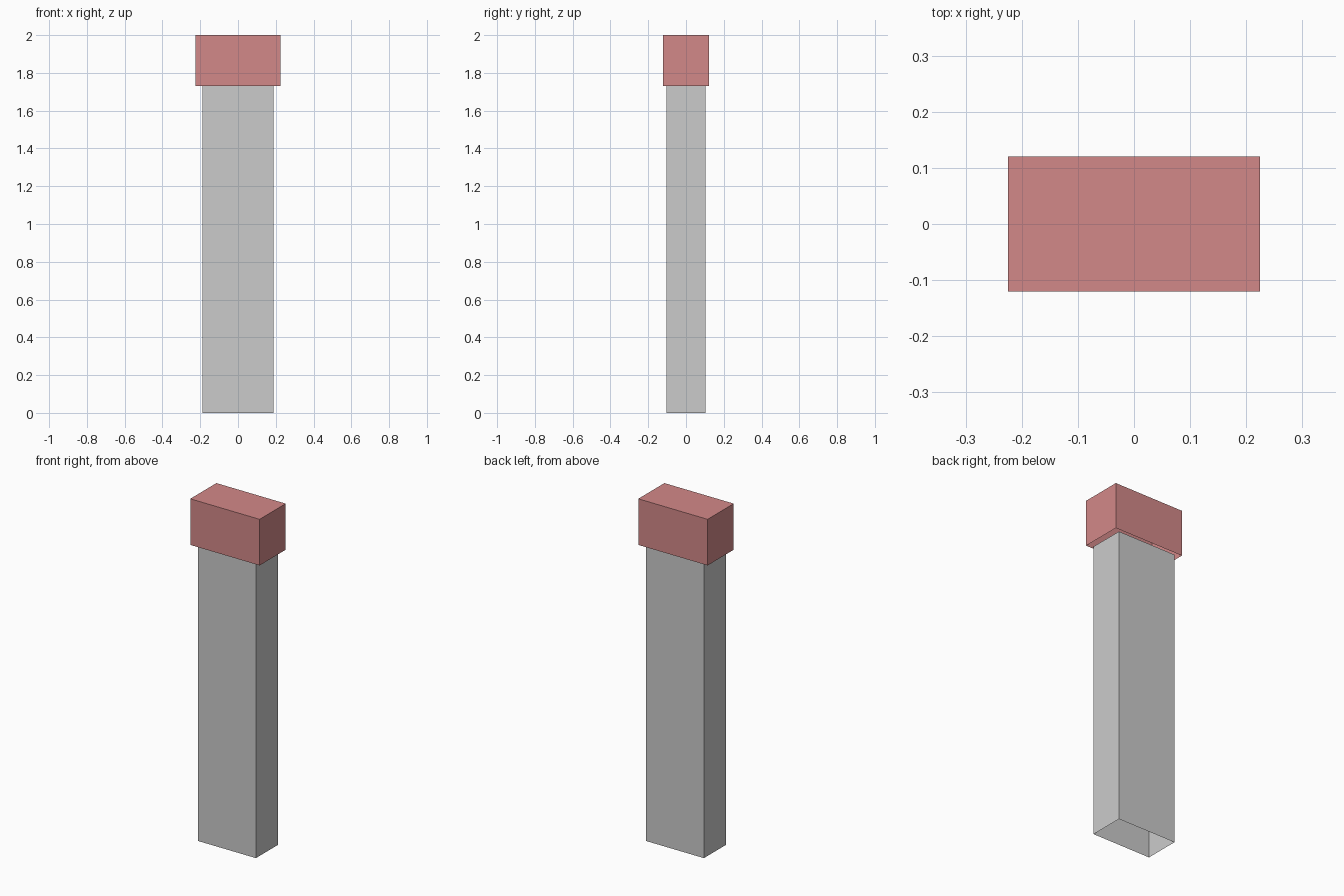
import bpy
import bmesh
from mathutils import Matrix, Vector

if "Cube" in bpy.data.objects:
    bpy.data.objects.remove(bpy.data.objects["Cube"])


def open_box(name, width, depth, z0, z1, color=None):
    """Thin-walled box without a bottom face, centred on x and y."""
    bm = bmesh.new()
    bmesh.ops.create_cube(bm, size=1.0)
    bmesh.ops.transform(
        bm, verts=bm.verts,
        matrix=Matrix.Translation((0, 0, (z0 + z1) / 2))
        @ Matrix.Diagonal(Vector((width, depth, z1 - z0, 1))))
    bm.normal_update()
    bottom = [f for f in bm.faces if f.normal.z < -0.5]
    bmesh.ops.delete(bm, geom=bottom, context='FACES')
    mesh = bpy.data.meshes.new(name)
    bm.to_mesh(mesh)
    bm.free()
    obj = bpy.data.objects.new(name, mesh)
    bpy.context.collection.objects.link(obj)
    if color:
        mat = bpy.data.materials.new(name + "_red")
        mat.diffuse_color = color
        mat.use_nodes = True
        mat.node_tree.nodes["Principled BSDF"].inputs["Base Color"].default_value = mat.diffuse_color
        mesh.materials.append(mat)
    return obj


CAP_BASE = 1.73

# Grey pillar shaft, open underneath
open_box("post", 0.377, 0.206, 0.0, CAP_BASE)

# Wider red cap sitting over the shaft
open_box("cap", 0.449, 0.241, CAP_BASE, 2.0, (0.65, 0.25, 0.25, 1))
